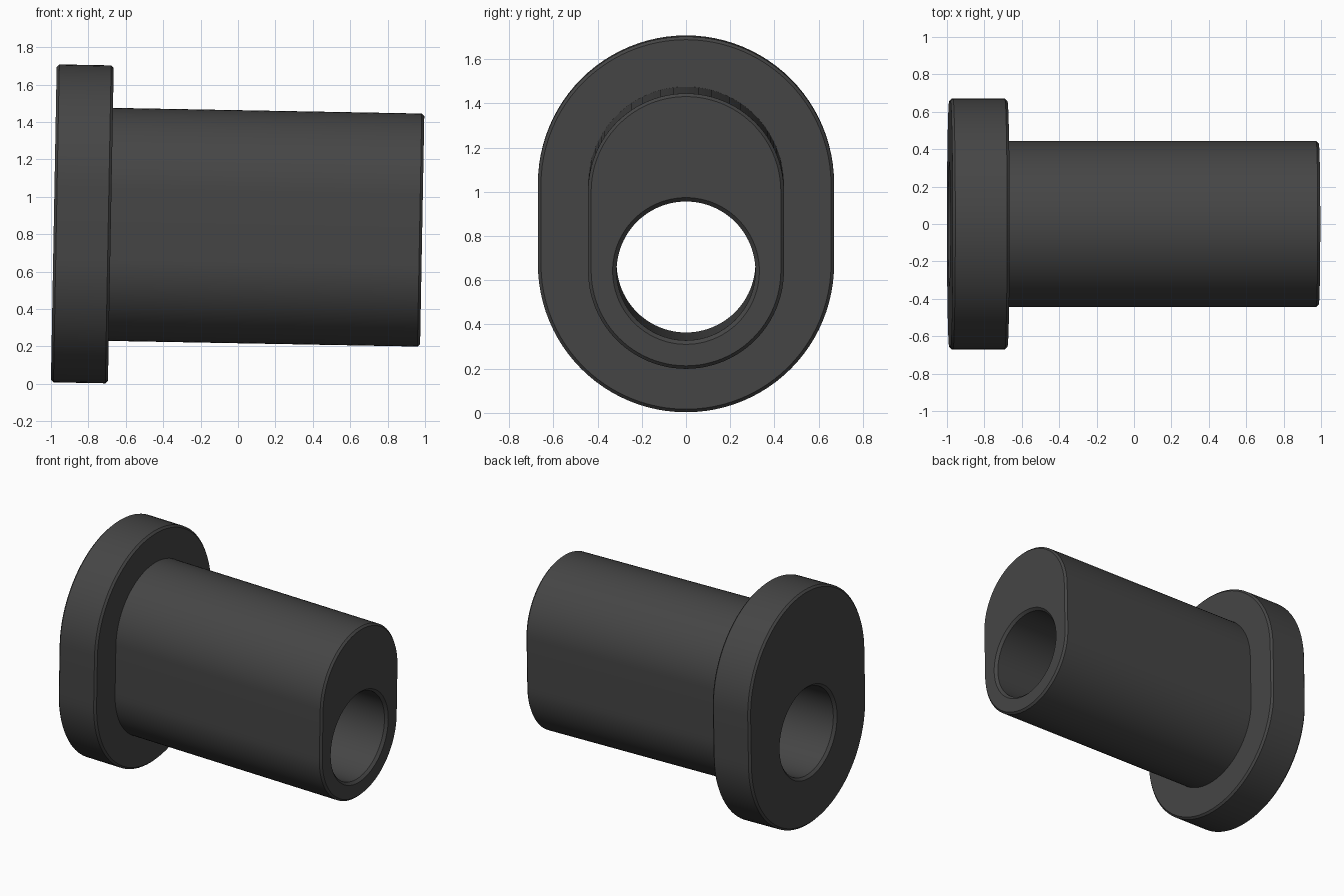
import bpy, bmesh, math
from mathutils import Matrix, Vector

cube = bpy.data.objects.get("Cube")
if cube:
    bpy.data.objects.remove(cube, do_unlink=True)

# Dimensions
HALF_LEN = 0.985       # half of the overall length
FLANGE_IN = -0.68      # inner face of the flange
FLANGE_R, SHAFT_R, BORE_R = 0.67, 0.443, 0.314
SPREAD = 0.18          # arc centres sit this far above and below the axis
BEVEL, CHAMFER = 0.014, 0.018
STEPS = 48             # segments per half circle
TILT = math.radians(1.05)
CENTRE_Z = 0.84

# Matte dark grey
mat = bpy.data.materials.new("dark_grey")
mat.use_nodes = True
colour = (0.06, 0.06, 0.06, 1)
mat.diffuse_color = colour
bsdf = next(n for n in mat.node_tree.nodes if n.type == 'BSDF_PRINCIPLED')
bsdf.inputs["Base Color"].default_value = colour
bsdf.inputs["Roughness"].default_value = 0.6


def ring(bm, x, radius, top):
    """Two half circles around the lower and upper arc centres."""
    verts = []
    for start, centre in ((0, top), (math.pi, -SPREAD)):
        for i in range(STEPS + 1):
            a = start + math.pi * i / STEPS
            verts.append(bm.verts.new((x, radius * math.cos(a),
                                       centre + radius * math.sin(a))))
    return verts


# Section around the wall: outer rings are slots, bore rings are circles
L = HALF_LEN
outer = [(-L, FLANGE_R - BEVEL), (-L + BEVEL, FLANGE_R),
         (FLANGE_IN - BEVEL, FLANGE_R), (FLANGE_IN, FLANGE_R - BEVEL),
         (FLANGE_IN, SHAFT_R), (L - BEVEL, SHAFT_R), (L, SHAFT_R - BEVEL)]
bore = [(L, BORE_R + CHAMFER), (L - CHAMFER, BORE_R),
        (-L + CHAMFER, BORE_R), (-L, BORE_R + CHAMFER)]

# Loft the closed section into one solid bushing
bm = bmesh.new()
rings = [ring(bm, x, r, SPREAD) for x, r in outer]
rings += [ring(bm, x, r, -SPREAD) for x, r in bore]
for k, a in enumerate(rings):
    b = rings[(k + 1) % len(rings)]
    for i in range(len(a)):
        j = (i + 1) % len(a)
        bm.faces.new((a[i], a[j], b[j], b[i]))
bmesh.ops.remove_doubles(bm, verts=bm.verts, dist=1e-5)
bmesh.ops.recalc_face_normals(bm, faces=bm.faces)

# Slight lean of the whole part
bm.transform(Matrix.Translation(Vector((0, 0, CENTRE_Z))) @ Matrix.Rotation(TILT, 4, 'Y'))

mesh = bpy.data.meshes.new("flanged_bushing")
bm.to_mesh(mesh)
bm.free()
mesh.materials.append(mat)
bushing = bpy.data.objects.new("flanged_bushing", mesh)
bpy.context.collection.objects.link(bushing)

# Smooth walls, crisp edges
bpy.ops.object.select_all(action='DESELECT')
bushing.select_set(True)
bpy.context.view_layer.objects.active = bushing
bpy.ops.object.shade_smooth_by_angle(angle=math.radians(30))
